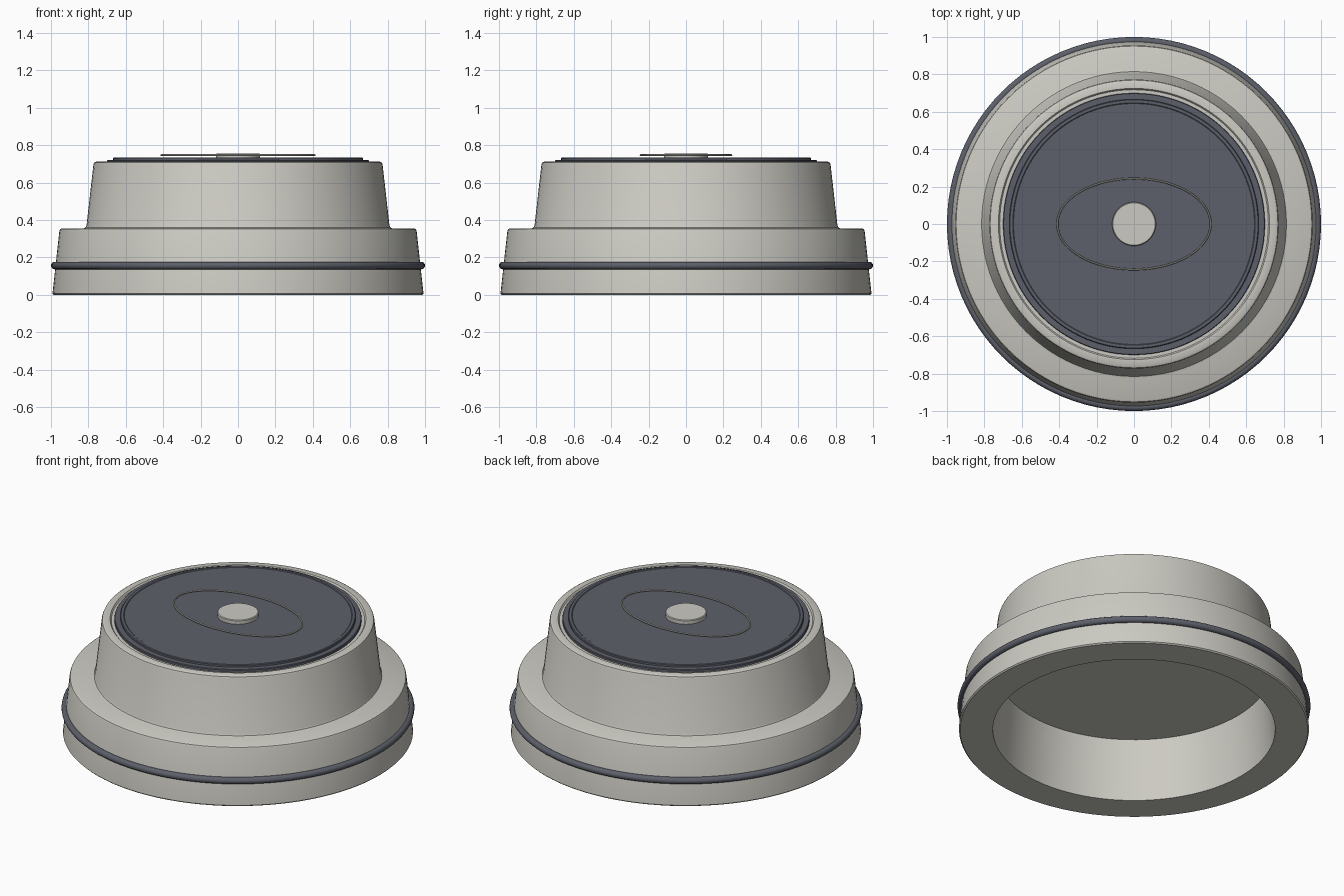
import bpy
import math

cube = bpy.data.objects.get("Cube")
if cube:
    bpy.data.objects.remove(cube)


def material(name, rgb):
    m = bpy.data.materials.new(name)
    m.use_nodes = True
    m.diffuse_color = (*rgb, 1)
    m.node_tree.nodes["Principled BSDF"].inputs["Base Color"].default_value = (*rgb, 1)
    return m


shell_grey = material("warm light grey", (0.60, 0.59, 0.54))
slate = material("dark slate", (0.11, 0.117, 0.145))


def smooth(ob):
    bpy.ops.object.select_all(action="DESELECT")
    ob.select_set(True)
    bpy.context.view_layer.objects.active = ob
    bpy.ops.object.shade_smooth_by_angle(angle=math.radians(35))


def lathe(name, profile, mat, sides=96):
    """Revolve (radius, height) points about z; radius 0 ends become caps."""
    verts, rings, faces = [], [], []
    for r, z in profile:
        start, n = len(verts), sides if r > 0 else 1
        for i in range(n):
            a = math.tau * i / sides
            verts.append((r * math.cos(a), r * math.sin(a), z))
        rings.append([start + i % n for i in range(sides + 1)])
    for low, high in zip(rings, rings[1:]):
        for i in range(sides):
            quad = [low[i], low[i + 1], high[i + 1], high[i]]
            faces.append(list(dict.fromkeys(quad)))
    mesh = bpy.data.meshes.new(name)
    mesh.from_pydata(verts, [], faces)
    mesh.materials.append(mat)
    ob = bpy.data.objects.new(name, mesh)
    bpy.context.collection.objects.link(ob)
    smooth(ob)
    return ob


def torus(name, radius, thickness, z, mat, minor=16):
    bpy.ops.mesh.primitive_torus_add(
        major_radius=radius, minor_radius=thickness,
        major_segments=96, minor_segments=minor, location=(0, 0, z))
    ob = bpy.context.object
    ob.name = name
    ob.data.materials.append(mat)
    smooth(ob)
    return ob


# Stepped hollow shell, from the cavity ceiling round the outside to the top
lathe("stepped_shell", [
    (0, 0.38), (0.77, 0.38), (0.80, 0.0), (0.985, 0.0), (0.992, 0.007),
    (0.955, 0.342), (0.951, 0.351), (0.942, 0.356), (0.825, 0.356),
    (0.815, 0.36), (0.81, 0.37), (0.773, 0.697), (0.769, 0.707),
    (0.76, 0.712), (0.725, 0.712), (0.718, 0.703), (0.0, 0.703)], shell_grey)

# Band around the base
torus("base_band", 0.98, 0.02, 0.157, slate)

# Dark lid with a raised centre panel
lathe("top_lid", [
    (0, 0.695), (0.70, 0.695), (0.70, 0.716), (0.697, 0.72), (0.667, 0.72),
    (0.667, 0.731), (0.663, 0.735), (0.648, 0.735), (0.644, 0.732),
    (0, 0.732)], slate)

# Thin oval trim ring
oval = torus("oval_trim", 1.0, 0.005, 0.747, shell_grey, minor=8)
for v in oval.data.vertices:
    a = math.atan2(v.co.y, v.co.x)
    off = math.hypot(v.co.x, v.co.y) - 1
    v.co.x = (0.41 + off) * math.cos(a)
    v.co.y = (0.243 + off) * math.sin(a)

# Round centre button
lathe("centre_button", [
    (0, 0.73), (0.117, 0.73), (0.117, 0.753), (0.113, 0.757), (0, 0.757)],
    shell_grey, sides=64)
